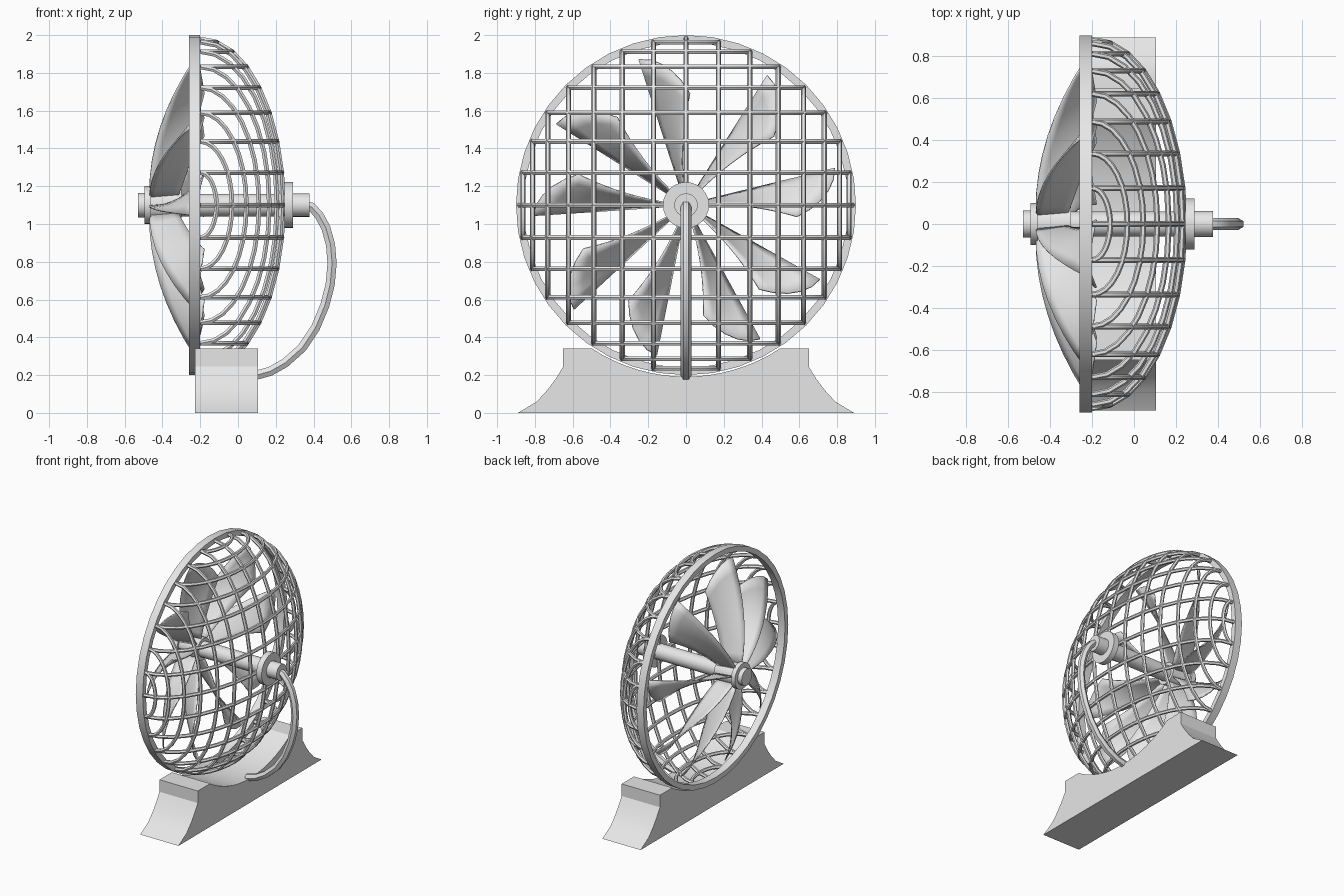
import bpy, bmesh, math
from mathutils import Matrix

cube = bpy.data.objects.get("Cube")
if cube:
    bpy.data.objects.remove(cube, do_unlink=True)

AXIS_Z = 1.1

metal = bpy.data.materials.new("plain_grey")
metal.use_nodes = True
grey = (0.8, 0.8, 0.8, 1)
metal.diffuse_color = grey
metal.node_tree.nodes["Principled BSDF"].inputs["Base Color"].default_value = grey


def finish(obj, angle=35):
    if not obj.data.materials:
        obj.data.materials.append(metal)
    bpy.ops.object.select_all(action='DESELECT')
    obj.select_set(True)
    bpy.context.view_layer.objects.active = obj
    if obj.type == 'CURVE':
        bpy.ops.object.convert(target='MESH')
    bpy.ops.object.shade_smooth_by_angle(angle=math.radians(angle))
    return bpy.context.view_layer.objects.active


def mesh_object(name, bm):
    bmesh.ops.recalc_face_normals(bm, faces=bm.faces)
    me = bpy.data.meshes.new(name)
    bm.to_mesh(me)
    bm.free()
    obj = bpy.data.objects.new(name, me)
    bpy.context.collection.objects.link(obj)
    return obj


def lathe(name, profile, steps, closed=False):
    """Turn an (x, radius) profile around the fan axis."""
    bm = bmesh.new()
    verts = [bm.verts.new((x, r, 0)) for x, r in profile]
    pairs = list(zip(verts, verts[1:]))
    if closed:
        pairs.append((verts[-1], verts[0]))
    edges = [bm.edges.new(p) for p in pairs]
    bmesh.ops.spin(bm, geom=verts + edges, cent=(0, 0, 0), axis=(1, 0, 0),
                   angle=math.tau, steps=steps, use_merge=True)
    bmesh.ops.remove_doubles(bm, verts=bm.verts, dist=0.0005)
    bmesh.ops.transform(bm, matrix=Matrix.Translation((0, 0, AXIS_Z)), verts=bm.verts)
    return finish(mesh_object(name, bm))


def tubes(name, paths, radius, kind='POLY'):
    cu = bpy.data.curves.new(name, 'CURVE')
    cu.dimensions = '3D'
    cu.bevel_depth = radius
    cu.bevel_resolution = 1
    cu.use_fill_caps = True
    for path in paths:
        sp = cu.splines.new('POLY')
        sp.points.add(len(path) - 1)
        for point, co in zip(sp.points, path):
            point.co = (*co, 1)
    obj = bpy.data.objects.new(name, cu)
    bpy.context.collection.objects.link(obj)
    return finish(obj, 50)


# Front rim
lathe("rim", [(-.26, .9), (-.2, .9), (-.2, .86), (-.26, .86)], 40, closed=True)

# Shaft with hub, rear flange and end boss
lathe("shaft", [(-.53, 0), (-.53, .065), (-.495, .065), (-.495, .1), (-.46, .1),
                (-.46, .085), (-.3, .085), (-.3, .06), (.245, .06), (.245, .122),
                (.29, .122), (.29, .062), (.378, .062), (.378, 0)], 24)

# Domed cage: two crossing families of half-ellipse wires
CAGE_R, CAGE_DEPTH, CAGE_X = .88, .44, -.2
upright, level = [], []
for k in range(-7, 8):
    a = math.radians(k * 11.25)
    offset, scale = CAGE_R * math.sin(a), math.cos(a)
    up, flat = [], []
    for i in range(17):
        t = math.pi * (i / 16 - .5)
        x = CAGE_X + CAGE_DEPTH * scale * math.cos(t)
        s = CAGE_R * scale * math.sin(t)
        up.append((x, offset, AXIS_Z + s))
        flat.append((x, s, AXIS_Z + offset))
    upright.append(up)
    level.append(flat)
tubes("cage_upright_wires", upright, .014)
tubes("cage_level_wires", level, .014)


# Twisted blades: the leading edge lies forward and reaches furthest out
def blade(name, lead_angle):
    bm = bmesh.new()
    rows, cols = 9, 6
    grid = []
    for j in range(rows):
        row = []
        for i in range(cols):
            u, v = i / (cols - 1), j / (rows - 1)
            r = .06 + v * (.75 - .22 * u ** 1.6)
            a = math.radians(lead_angle - 20 * u * (.5 + .5 * v))
            front = -.47 + .24 * v * v
            back = -.32 + .14 * v
            x = front + (back - front) * u
            row.append(bm.verts.new((x, r * math.cos(a), AXIS_Z + r * math.sin(a))))
        grid.append(row)
    for a, b in zip(grid, grid[1:]):
        for i in range(cols - 1):
            bm.faces.new((a[i], a[i + 1], b[i + 1], b[i]))
    obj = mesh_object(name, bm)
    mod = obj.modifiers.new("thickness", 'SOLIDIFY')
    mod.thickness = .008
    mod.offset = 0
    finish(obj)


for n, angle in enumerate((148, 108, 58, 14, -29, -61, -101, -137, -176)):
    blade(f"blade_{n + 1}", angle)

# Curved support pipe from the rear boss down to the base
pipe = [(.35, 1.1), (.39, 1.09), (.43, 1.045), (.465, .98), (.49, .89), (.498, .79),
        (.488, .68), (.46, .57), (.41, .45), (.34, .345), (.25, .265), (.17, .22), (.08, .195)]
tubes("support_pipe", [[(x, 0, z) for x, z in pipe]], .028)

# Base: flared feet with a round cradle under the rim
side = [(.89, 0), (.79, .06), (.735, .12), (.69, .18), (.65, .245), (.65, .34)]
CRADLE_R = .908
half = math.acos((AXIS_Z - .34) / CRADLE_R)
cradle = []
for i in range(17):
    t = half * (1 - i / 8)
    cradle.append((CRADLE_R * math.sin(t), AXIS_Z - CRADLE_R * math.cos(t)))
outline = side + cradle + [(-y, z) for y, z in reversed(side)]
bm = bmesh.new()
face = bm.faces.new([bm.verts.new((-.228, y, z)) for y, z in outline])
ext = bmesh.ops.extrude_face_region(bm, geom=[face])
bmesh.ops.translate(bm, vec=(.333, 0, 0),
                    verts=[g for g in ext["geom"] if isinstance(g, bmesh.types.BMVert)])
finish(mesh_object("base", bm), 25)
